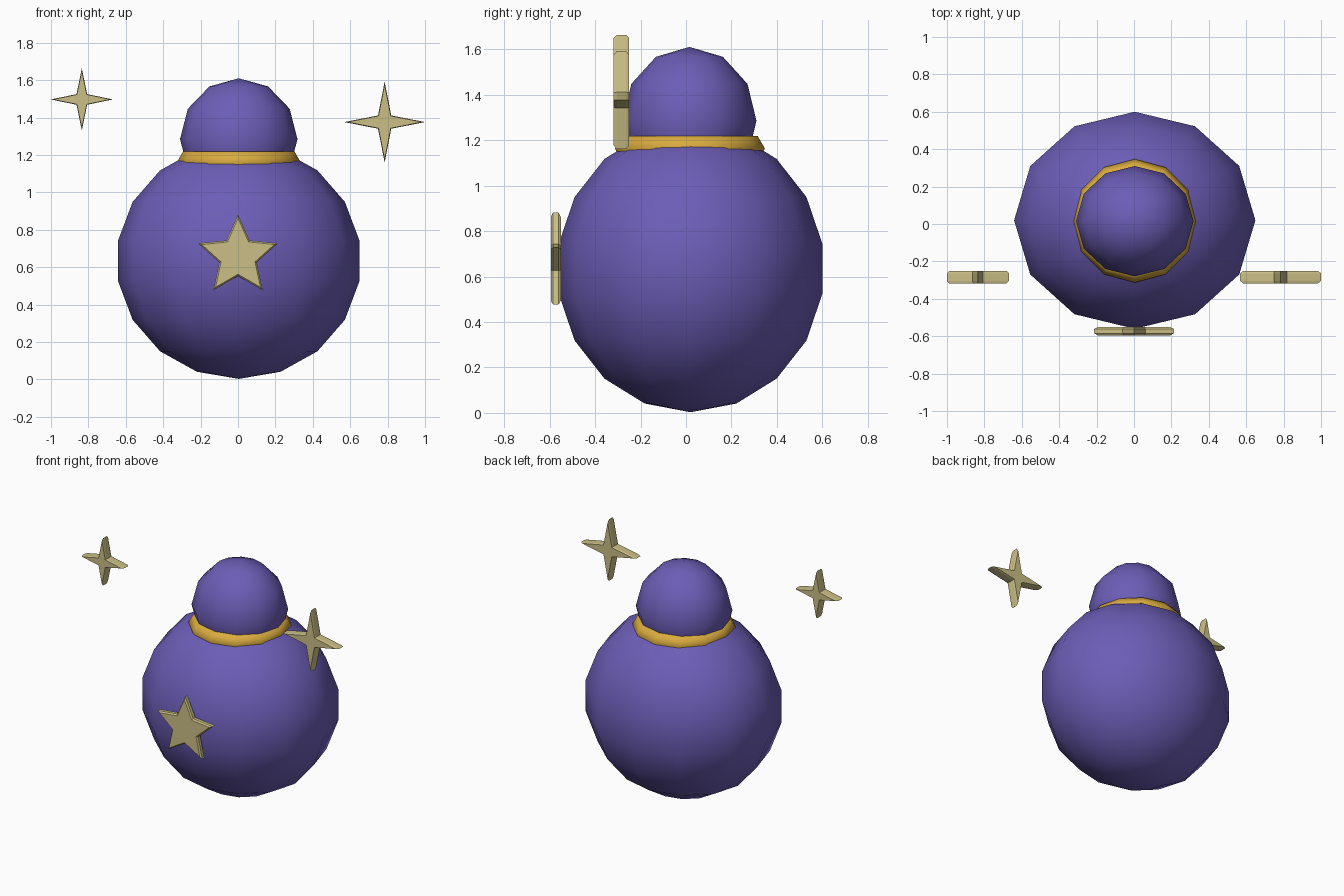
import bpy
import math

if "Cube" in bpy.data.objects:
    bpy.data.objects.remove(bpy.data.objects["Cube"], do_unlink=True)


def material(name, color):
    m = bpy.data.materials.new(name)
    m.use_nodes = True
    m.diffuse_color = color
    m.node_tree.nodes["Principled BSDF"].inputs["Base Color"].default_value = color
    return m


purple = material("purple cloth", (0.15, 0.11, 0.47, 1))
gold = material("gold cord", (0.70, 0.41, 0.05, 1))
pale_gold = material("pale gold", (0.60, 0.52, 0.24, 1))


def ball(name, center, radii, rings):
    bpy.ops.mesh.primitive_uv_sphere_add(segments=12, ring_count=rings, radius=1, location=center)
    ob = bpy.context.object
    ob.name = name
    ob.scale = radii
    ob.data.materials.append(purple)
    bpy.ops.object.shade_smooth()


def star(name, center, points, outer, inner, depth, bevel, shrink):
    """Upright star plate with chamfered front and back rims."""
    n = points * 2
    verts, faces = [], []
    half = depth / 2
    for y, s in ((-half, shrink), (bevel - half, 1), (half - bevel, 1), (half, shrink)):
        for i in range(n):
            r = (inner if i % 2 else outer) * s
            a = math.tau * i / n
            verts.append((r * math.sin(a), y, r * math.cos(a)))
    for k in range(3):
        for i in range(n):
            j = (i + 1) % n
            faces.append((k * n + i, (k + 1) * n + i, (k + 1) * n + j, k * n + j))
    faces.append(tuple(range(n)))
    faces.append(tuple(reversed(range(3 * n, 4 * n))))
    me = bpy.data.meshes.new(name)
    me.from_pydata(verts, [], faces)
    me.materials.append(pale_gold)
    ob = bpy.data.objects.new(name, me)
    ob.location = center
    bpy.context.collection.objects.link(ob)


# Rounded bag and its gathered top
ball("bag_body", (0.004, 0.02, 0.634), (0.655, 0.589, 0.631), 9)
ball("bag_top", (0.004, 0.015, 1.285), (0.314, 0.295, 0.325), 6)

# Cord around the neck
bpy.ops.mesh.primitive_torus_add(major_segments=12, minor_segments=6, major_radius=0.267,
                                 minor_radius=0.063, location=(0.004, 0.017, 1.163))
cord = bpy.context.object
cord.name = "neck_cord"
cord.data.materials.append(gold)
bpy.ops.object.shade_smooth()

# Star on the front, and a floating sparkle on each side
star("front_star", (0, -0.573, 0.658), 5, 0.224, 0.105, 0.044, 0.01, 0.91)
star("right_sparkle", (-0.835, -0.284, 1.497), 4, 0.166, 0.040, 0.068, 0.014, 0.92)
star("left_sparkle", (0.784, -0.284, 1.376), 4, 0.216, 0.050, 0.068, 0.014, 0.92)
